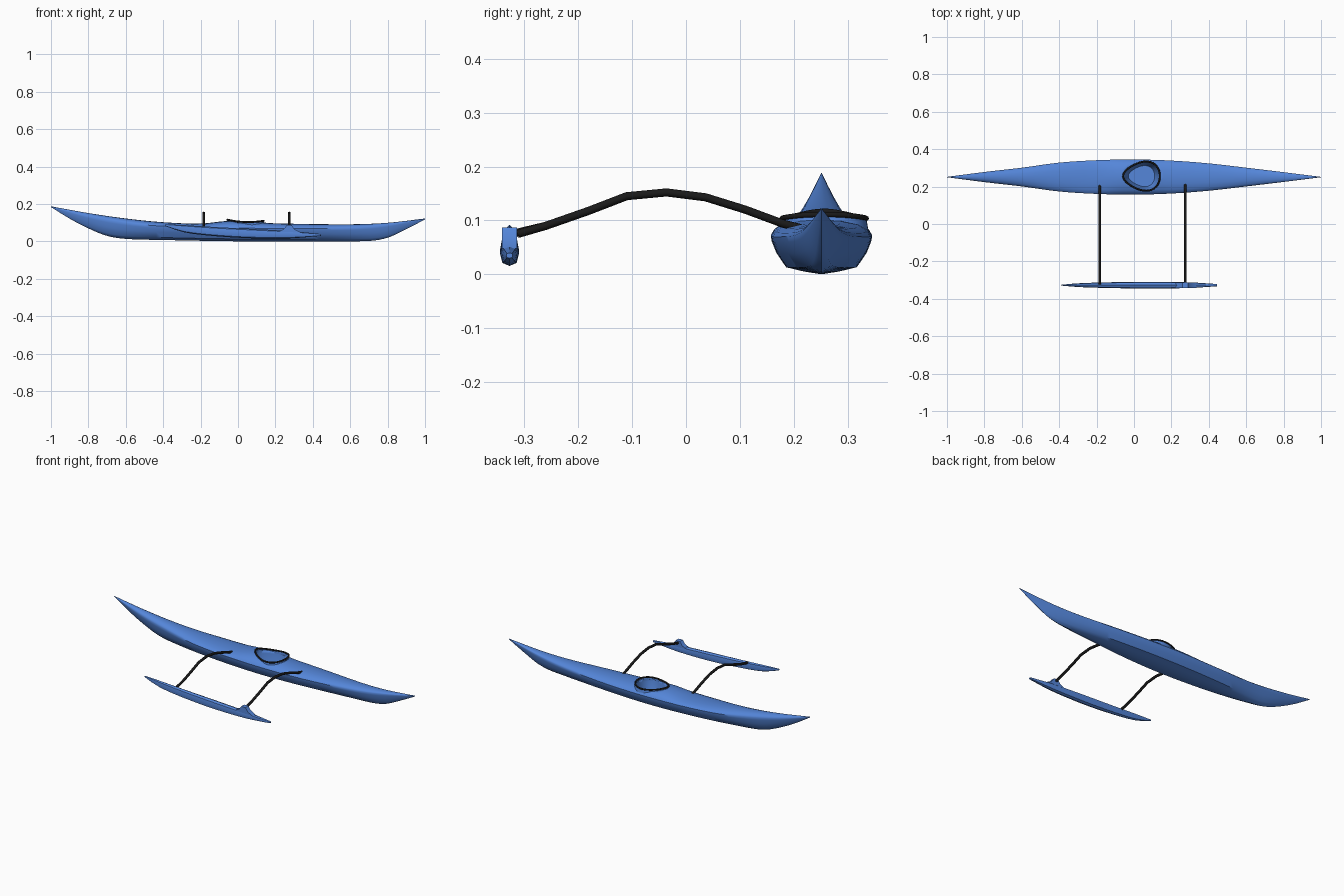
import bpy, bmesh, math

if "Cube" in bpy.data.objects:
    bpy.data.objects.remove(bpy.data.objects["Cube"])


def material(name, color):
    m = bpy.data.materials.new(name)
    m.diffuse_color = color
    m.use_nodes = True
    m.node_tree.nodes["Principled BSDF"].inputs["Base Color"].default_value = m.diffuse_color
    return m


BLUE = material("blue", (0.09, 0.24, 0.70, 1))
BLACK = material("black", (0.01, 0.01, 0.01, 1))


def curve(points, x):
    """Smooth interpolation through (x, value) points."""
    def slope(i):
        a, b = points[max(i - 1, 0)], points[min(i + 1, len(points) - 1)]
        return (b[1] - a[1]) / (b[0] - a[0])
    for i in range(len(points) - 1):
        (x0, v0), (x1, v1) = points[i], points[i + 1]
        if x <= x1 or i == len(points) - 2:
            d = x1 - x0
            t = (x - x0) / d
            return ((2*t**3 - 3*t**2 + 1) * v0 + (t**3 - 2*t**2 + t) * d * slope(i)
                    + (3*t**2 - 2*t**3) * v1 + (t**3 - t**2) * d * slope(i + 1))


def loft(name, rings, mat, caps=True, angle=30):
    """Skin a list of closed rings into one object."""
    bm = bmesh.new()
    vs = [[bm.verts.new(p) for p in r] for r in rings]
    n = len(vs[0])
    for a, b in zip(vs, vs[1:]):
        for j in range(n):
            k = (j + 1) % n
            bm.faces.new((a[j], a[k], b[k], b[j]))
    if caps:
        bm.faces.new(vs[0])
        bm.faces.new(vs[-1])
    bmesh.ops.recalc_face_normals(bm, faces=bm.faces)
    me = bpy.data.meshes.new(name)
    bm.to_mesh(me)
    bm.free()
    ob = bpy.data.objects.new(name, me)
    bpy.context.collection.objects.link(ob)
    me.materials.append(mat)
    smooth(ob, angle)
    return ob


def smooth(ob, angle):
    bpy.ops.object.select_all(action='DESELECT')
    ob.select_set(True)
    bpy.context.view_layer.objects.active = ob
    bpy.ops.object.shade_smooth_by_angle(angle=math.radians(angle))


def mirrored(half, x, yc):
    """Full section ring from a half profile that starts and ends on the centre line."""
    return ([(x, yc + y, z) for y, z in half]
            + [(x, yc - y, z) for y, z in half[-2:0:-1]])


def tube(name, points, radius, closed=False, sides=2):
    cu = bpy.data.curves.new(name, 'CURVE')
    cu.dimensions = '3D'
    cu.bevel_depth = radius
    cu.bevel_resolution = sides
    cu.use_fill_caps = True
    sp = cu.splines.new('POLY')
    sp.points.add(len(points) - 1)
    for p, co in zip(sp.points, points):
        p.co = (*co, 1)
    sp.use_cyclic_u = closed
    ob = bpy.data.objects.new(name, cu)
    bpy.context.collection.objects.link(ob)
    cu.materials.append(BLACK)
    return ob


# Main hull
HY = 0.251
WIDTH = [(-1, .001), (-.8, .027), (-.6, .05), (-.4, .077), (-.2, .09), (0, .094),
         (.2, .088), (.4, .073), (.6, .05), (.8, .026), (1, .001)]
KEEL = [(-1, .184), (-.9, .122), (-.8, .07), (-.7, .03), (-.6, .014), (-.4, .008),
        (0, .001), (.4, .001), (.7, .003), (.8, .02), (.9, .066), (1, .118)]
SHEER = [(-1, .186), (-.8, .134), (-.6, .1), (-.4, .082), (0, .072), (.4, .07),
         (.7, .078), (1, .12)]
DECK = [(-1, .188), (-.8, .152), (-.6, .123), (-.4, .103), (-.2, .096), (-.05, .11),
        (.1, .104), (.2, .097), (.6, .092), (.8, .1), (1, .123)]


def hull_section(x):
    w, zk, zs, zd = (curve(c, x) for c in (WIDTH, KEEL, SHEER, DECK))
    h, d = zs - zk, zd - zs
    chine = .7 - .35 * abs(x) ** 2
    half = [(0, zk), (chine * w * .5, zk + .07 * h), (chine * w, zk + .18 * h),
            ((chine + 1) / 2 * w + .04 * w, zk + .55 * h), (.98 * w, zk + .85 * h), (w, zs),
            (.93 * w, zs + .3 * d), (.75 * w, zs + .65 * d), (.4 * w, zs + .92 * d), (0, zd)]
    return mirrored(half, x, HY)


hull = loft("hull", [hull_section(-1 + 2 * i / 64) for i in range(65)], BLUE, angle=40)


# Cockpit opening, coaming and rim
def egg(scale, z=None, dz=0):
    pts = []
    for i in range(48):
        t = 2 * math.pi * i / 48
        c, s = math.cos(t), math.sin(t)
        zz = .104 + .01 * c * c - .003 * c + dz if z is None else z
        pts.append((.04 + .098 * scale * c,
                    HY + .005 + .075 * scale * s * (1 + .3 * c), zz))
    return pts


cutter = loft("cockpit_cutter", [egg(.97, .2), egg(.97, .085), egg(.72, .022)], BLUE)
cutter.hide_render = True
mod = hull.modifiers.new("cockpit", 'BOOLEAN')
mod.operation = 'DIFFERENCE'
mod.solver = 'EXACT'
mod.object = cutter
smooth(hull, 40)
bpy.ops.object.modifier_apply(modifier=mod.name)
bpy.data.objects.remove(cutter)
loft("cockpit_coaming", [egg(1.08, dz=-.035), egg(1), egg(.97, dz=-.035)], BLUE, caps=False)
tube("cockpit_rim", egg(1), .005, closed=True)

# Outrigger float
FY = -.327
F_WIDTH = [(-.39, .002), (-.3, .01), (-.1, .016), (.1, .018), (.3, .015), (.445, .006)]
F_BOTTOM = [(-.39, .083), (-.3, .052), (-.2, .036), (0, .02), (.15, .016), (.3, .018), (.445, .03)]
F_TOP = [(-.39, .092), (-.3, .088), (-.1, .076), (.1, .066), (.3, .054), (.445, .04)]
rings = []
for i in range(17):
    x = -.39 + .835 * i / 16
    w, b, t = (curve(c, x) for c in (F_WIDTH, F_BOTTOM, F_TOP))
    h = t - b
    rings.append(mirrored([(0, b), (.75 * w, b + .12 * h), (w, b + .5 * h),
                           (.8 * w, b + .88 * h), (0, t)], x, FY))
loft("outrigger_float", rings, BLUE)

# Raised mount on the float
mount = [(.215, .052), (.245, .066), (.26, .087), (.288, .087), (.302, .066), (.335, .048)]
loft("float_mount", [[(x, FY + y, z) for x, z in mount] for y in (-.014, .014)], BLUE)

# Arched cross arms
ARCH = [(-.26, .09), (-.18, .118), (-.11, .145), (-.036, .152), (.036, .143),
        (.11, .12), (.18, .094), (.22, .084)]
for name, x, end in (("front_arm", -.183, -.323), ("rear_arm", .274, -.312)):
    tube(name, [(x, y, z) for y, z in [(end, .075)] + ARCH], .0075)
